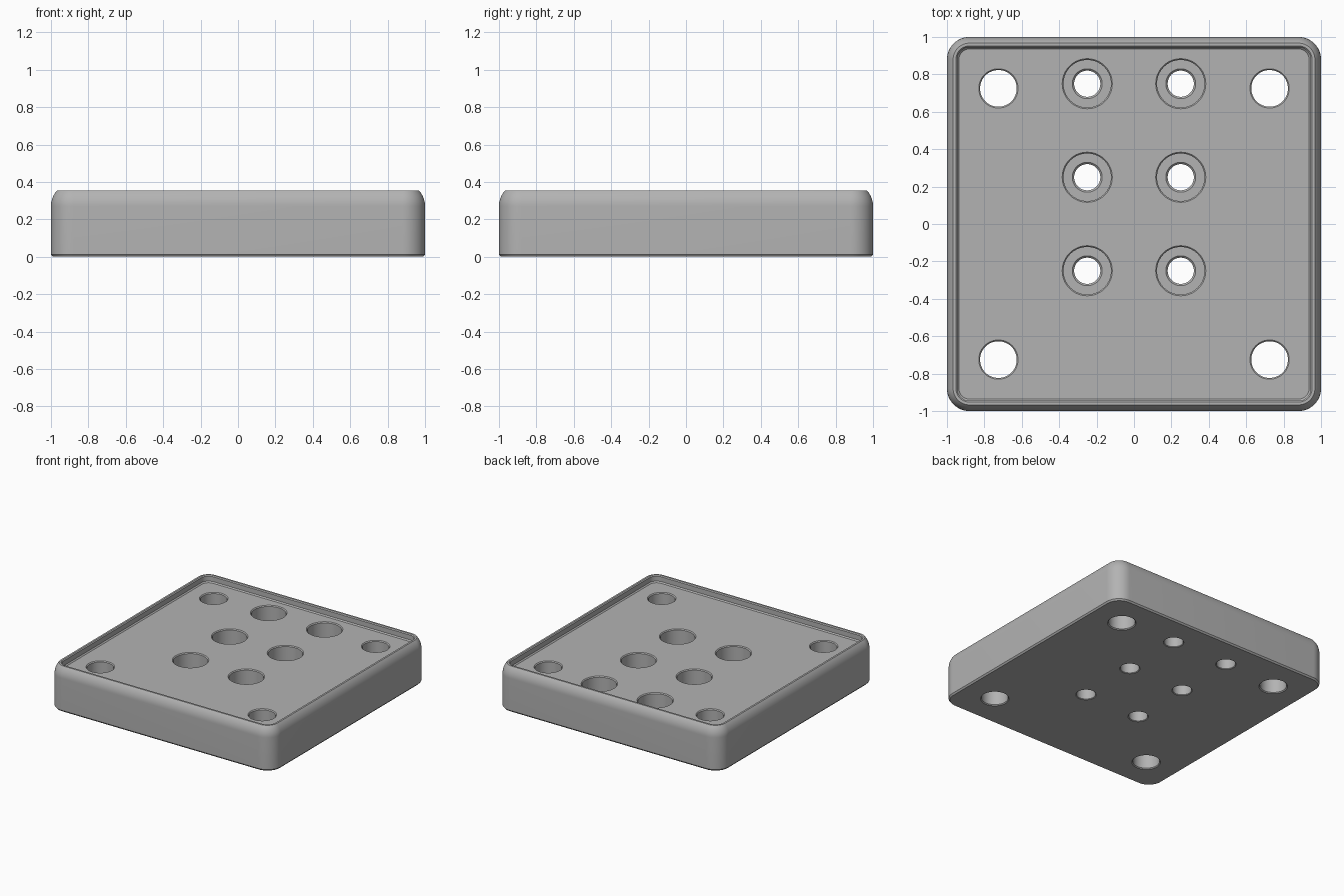
import bpy, bmesh, math

if "Cube" in bpy.data.objects:
    bpy.data.objects.remove(bpy.data.objects["Cube"])

grey = bpy.data.materials.new("plain grey")
grey.diffuse_color = (0.45, 0.45, 0.45, 1)
grey.use_nodes = True
grey.node_tree.nodes["Principled BSDF"].inputs["Base Color"].default_value = grey.diffuse_color


def make_object(name, bm):
    bmesh.ops.recalc_face_normals(bm, faces=bm.faces)
    mesh = bpy.data.meshes.new(name)
    bm.to_mesh(mesh)
    bm.free()
    mesh.materials.append(grey)
    obj = bpy.data.objects.new(name, mesh)
    bpy.context.collection.objects.link(obj)
    return obj


def loft(bm, rings):
    """Skin a stack of closed rings and cap both ends."""
    rings = [[bm.verts.new(p) for p in ring] for ring in rings]
    for a, b in zip(rings, rings[1:]):
        n = len(a)
        for i in range(n):
            j = (i + 1) % n
            bm.faces.new((a[i], a[j], b[j], b[i]))
    bm.faces.new(rings[0])
    bm.faces.new(rings[-1])


def rounded_square(inset, z, corner=0.12, steps=12):
    c, r = 1 - corner, corner - inset
    pts = []
    for q, (sx, sy) in enumerate(((1, 1), (-1, 1), (-1, -1), (1, -1))):
        for k in range(steps + 1):
            a = math.pi / 2 * (q + k / steps)
            pts.append((sx * c + r * math.cos(a), sy * c + r * math.sin(a), z))
    return pts


def circle(x, y, r, z, n=64):
    return [(x + r * math.cos(2 * math.pi * i / n),
             y + r * math.sin(2 * math.pi * i / n), z) for i in range(n)]


# Plate body: outer wall, rounded top edge, thin rim, recessed floor
R, Z0, TOP, FLOOR = 0.126, 0.27, 0.355, 0.30
profile = [(0.01, 0.0), (0.0, 0.012)]
end = math.asin((TOP - Z0) / R)
for k in range(9):
    a = end * k / 8
    profile.append((R - R * math.cos(a), Z0 + R * math.sin(a)))
profile += [(0.048, TOP), (0.055, TOP - 0.007),
            (0.055, FLOOR + 0.009), (0.064, FLOOR)]
bm = bmesh.new()
loft(bm, [rounded_square(i, z) for i, z in profile])
plate = make_object("plate", bm)

# Hole cutters: four plain corner holes, six counterbored holes
bm = bmesh.new()
for x in (-0.725, 0.725):
    for y in (-0.725, 0.725):
        loft(bm, [circle(x, y, r, z) for r, z in (
            (0.115, -0.01), (0.098, 0.007), (0.098, FLOOR - 0.007),
            (0.115, FLOOR + 0.01))])
for x in (-0.25, 0.25):
    for y in (-0.25, 0.25, 0.75):
        loft(bm, [circle(x, y, r, z) for r, z in (
            (0.085, -0.01), (0.07, 0.005), (0.07, 0.11), (0.08, 0.12),
            (0.127, 0.12), (0.127, FLOOR - 0.007), (0.144, FLOOR + 0.01))])
cutter = make_object("hole_cutter", bm)
cutter.hide_render = True

mod = plate.modifiers.new("holes", 'BOOLEAN')
mod.operation = 'DIFFERENCE'
mod.solver = 'EXACT'
mod.object = cutter
bpy.context.view_layer.objects.active = plate
plate.select_set(True)
cutter.select_set(False)
bpy.ops.object.modifier_apply(modifier=mod.name)
bpy.data.objects.remove(cutter)
bpy.ops.object.shade_smooth_by_angle(angle=math.radians(30))
